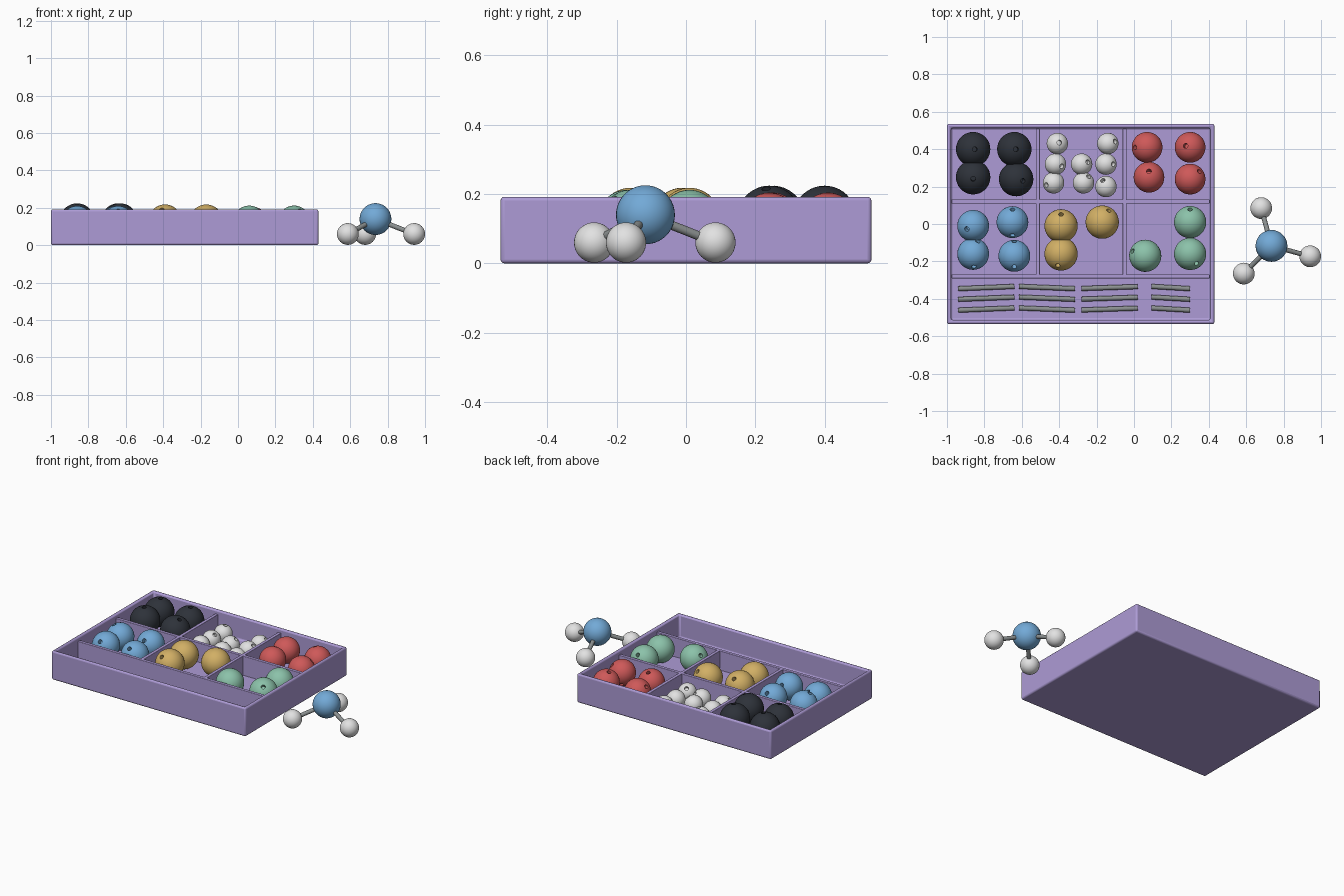
import bpy, bmesh
from math import radians, sin, cos, sqrt
from mathutils import Vector, Matrix

if "Cube" in bpy.data.objects:
    bpy.data.objects.remove(bpy.data.objects["Cube"], do_unlink=True)

UP = Vector((0, 0, 1))
FLOOR = 0.04
ROD_R = 0.013


def material(name, rgb):
    mat = bpy.data.materials.new(name)
    mat.use_nodes = True
    mat.diffuse_color = (*rgb, 1)
    mat.node_tree.nodes["Principled BSDF"].inputs["Base Color"].default_value = (*rgb, 1)
    return mat


PURPLE = material("lavender plastic", (0.42, 0.33, 0.67))
BLACK = material("charcoal", (0.027, 0.032, 0.042))
WHITE = material("off white", (0.76, 0.76, 0.76))
RED = material("coral red", (0.62, 0.1, 0.1))
BLUE = material("sky blue", (0.17, 0.4, 0.68))
GOLD = material("mustard", (0.64, 0.43, 0.13))
GREEN = material("sage green", (0.26, 0.54, 0.4))
GREY = material("rod grey", (0.26, 0.28, 0.28))


def mesh_from(bm, name):
    mesh = bpy.data.meshes.new(name)
    bm.to_mesh(mesh)
    bm.free()
    return mesh


def finish(mesh, mat):
    mesh.materials.clear()
    mesh.materials.append(mat)
    mesh.shade_smooth()
    mesh.set_sharp_from_angle(angle=radians(40))
    return mesh


def place(name, mesh, loc=(0, 0, 0), direction=UP):
    obj = bpy.data.objects.new(name, mesh)
    bpy.context.scene.collection.objects.link(obj)
    obj.rotation_mode = 'QUATERNION'
    obj.rotation_quaternion = UP.rotation_difference(direction)
    obj.location = loc
    return obj


def box(name, x0, x1, y0, y1, z0, z1, bevel, well=None):
    """Bevelled box, optionally hollowed from the top by (wall, floor)."""
    bm = bmesh.new()
    size = Matrix.Diagonal((x1 - x0, y1 - y0, z1 - z0, 1))
    centre = Matrix.Translation(((x0 + x1) / 2, (y0 + y1) / 2, (z0 + z1) / 2))
    bmesh.ops.create_cube(bm, size=1, matrix=centre @ size)
    if well:
        bm.normal_update()
        top = [f for f in bm.faces if f.normal.z > 0.9]
        bmesh.ops.inset_region(bm, faces=top, thickness=well[0])
        pit = bmesh.ops.extrude_discrete_faces(bm, faces=top)["faces"]
        bmesh.ops.translate(bm, verts=pit[0].verts, vec=(0, 0, well[1] - z1))
    obj = place(name, finish(mesh_from(bm, name), PURPLE))
    mod = obj.modifiers.new("rounded edges", 'BEVEL')
    mod.width = bevel
    mod.segments = 3
    mod.limit_method = 'ANGLE'
    return obj


def rod(name, a, b):
    a, b = Vector(a), Vector(b)
    bm = bmesh.new()
    bmesh.ops.create_cone(bm, cap_ends=True, segments=16, radius1=ROD_R,
                          radius2=ROD_R, depth=(b - a).length)
    return place(name, finish(mesh_from(bm, name), GREY), (a + b) / 2, b - a)


def sphere_mesh(name, radius, mat):
    bm = bmesh.new()
    bmesh.ops.create_uvsphere(bm, u_segments=36, v_segments=20, radius=radius)
    return finish(mesh_from(bm, name), mat)


def drilled_ball(name, radius, mat, holes):
    """Ball with sockets: the first points up, the others spread below it."""
    tilt = radians(109.5)
    dirs = [UP]
    for i in range(holes - 1):
        turn = radians(360 * i / (holes - 1) + 90)
        dirs.append(Vector((sin(tilt) * cos(turn), sin(tilt) * sin(turn), cos(tilt))))
    bm = bmesh.new()
    for d in dirs:
        spin = UP.rotation_difference(d).to_matrix().to_4x4()
        bmesh.ops.create_cone(bm, cap_ends=True, segments=16, radius1=ROD_R,
                              radius2=ROD_R, depth=radius * 0.8,
                              matrix=Matrix.Translation(d * radius) @ spin)
    cutter = place("socket_cutter", mesh_from(bm, "socket_cutter"))
    cutter.hide_render = True
    ball = place("ball_blank", sphere_mesh("ball_blank", radius, mat))
    mod = ball.modifiers.new("sockets", 'BOOLEAN')
    mod.operation = 'DIFFERENCE'
    mod.solver = 'EXACT'
    mod.object = cutter
    deps = bpy.context.evaluated_depsgraph_get()
    mesh = bpy.data.meshes.new_from_object(ball.evaluated_get(deps))
    mesh.name = name
    for helper in (ball, cutter):
        bpy.data.objects.remove(helper, do_unlink=True)
    return finish(mesh, mat)


# Tray and its dividers
box("tray", -1, 0.43, -0.535, 0.535, 0, 0.192, 0.012, well=(0.031, FLOOR))
RIM = 0.168
for name, y in (("middle_divider", 0.12), ("front_divider", -0.28)):
    box(name, -0.975, 0.405, y - 0.011, y + 0.011, 0.03, RIM, 0.003)
for name, x in (("left_divider", -0.514), ("right_divider", -0.05)):
    box(name, x - 0.011, x + 0.011, -0.28, 0.51, 0.03, RIM, 0.003)

# Balls in the compartments: x, y, then the lean of the top socket
BALLS = {
    "black_ball": (BLACK, 0.092, 4, [
        (-.86, .4, .1, 0), (-.64, .4, .1, 0), (-.86, .25, 0, -.1), (-.63, .24, .4, -.1)]),
    "white_ball": (WHITE, 0.057, 1, [
        (-.41, .43, .2, .1), (-.14, .43, .7, .2), (-.42, .32, .6, -.2), (-.28, .32, .6, .2),
        (-.15, .32, .7, 0), (-.43, .22, -.7, -.2), (-.27, .22, .5, .6), (-.15, .2, -.3, .6)]),
    "red_ball": (RED, 0.082, 2, [
        (.07, .41, -.8, 0), (.3, .41, -.3, .1), (.08, .25, 0, .4), (.3, .24, .6, .5)]),
    "blue_ball": (BLUE, 0.085, 3, [
        (-.86, -.01, -.4, -.2), (-.65, .01, 0, .8), (-.86, -.16, .3, .8), (-.64, -.17, 0, -.7)]),
    "yellow_ball": (GOLD, 0.089, 2, [
        (-.39, -.01, 0, .7), (-.17, .01, .4, .7), (-.39, -.16, -.2, -.7)]),
    "green_ball": (GREEN, 0.086, 1, [
        (.3, .01, 0, .8), (.06, -.17, -.8, .3), (.3, -.16, .4, -.6)]),
}
for name, (mat, radius, holes, spots) in BALLS.items():
    mesh = drilled_ball(name, radius, mat, holes)
    for x, y, lean_x, lean_y in spots:
        lean = Vector((lean_x, lean_y, sqrt(max(0, 1 - lean_x ** 2 - lean_y ** 2))))
        place(name, mesh, (x, y, FLOOR + radius), lean)

# Loose rods in the front compartment: centre x, half length, slope
for x, half, slope in ((-.79, .15, .006), (-.465, .15, -.006),
                       (-.13, .15, .005), (.197, .103, -.006)):
    for y in (-.34, -.397, -.455):
        z = FLOOR + ROD_R
        rod("spare_rod", (x - half, y - slope, z), (x + half, y + slope, z))

# Assembled model beside the tray
hub = Vector((0.735, -0.117, 0.14))
place("model_centre_ball", sphere_mesh("model_centre_ball", 0.085, BLUE), hub)
end_mesh = sphere_mesh("model_end_ball", 0.058, WHITE)
for x, y in ((0.68, 0.085), (0.942, -0.173), (0.587, -0.265)):
    end = Vector((x, y, 0.06))
    place("model_end_ball", end_mesh, end)
    rod("model_rod", hub, end)
